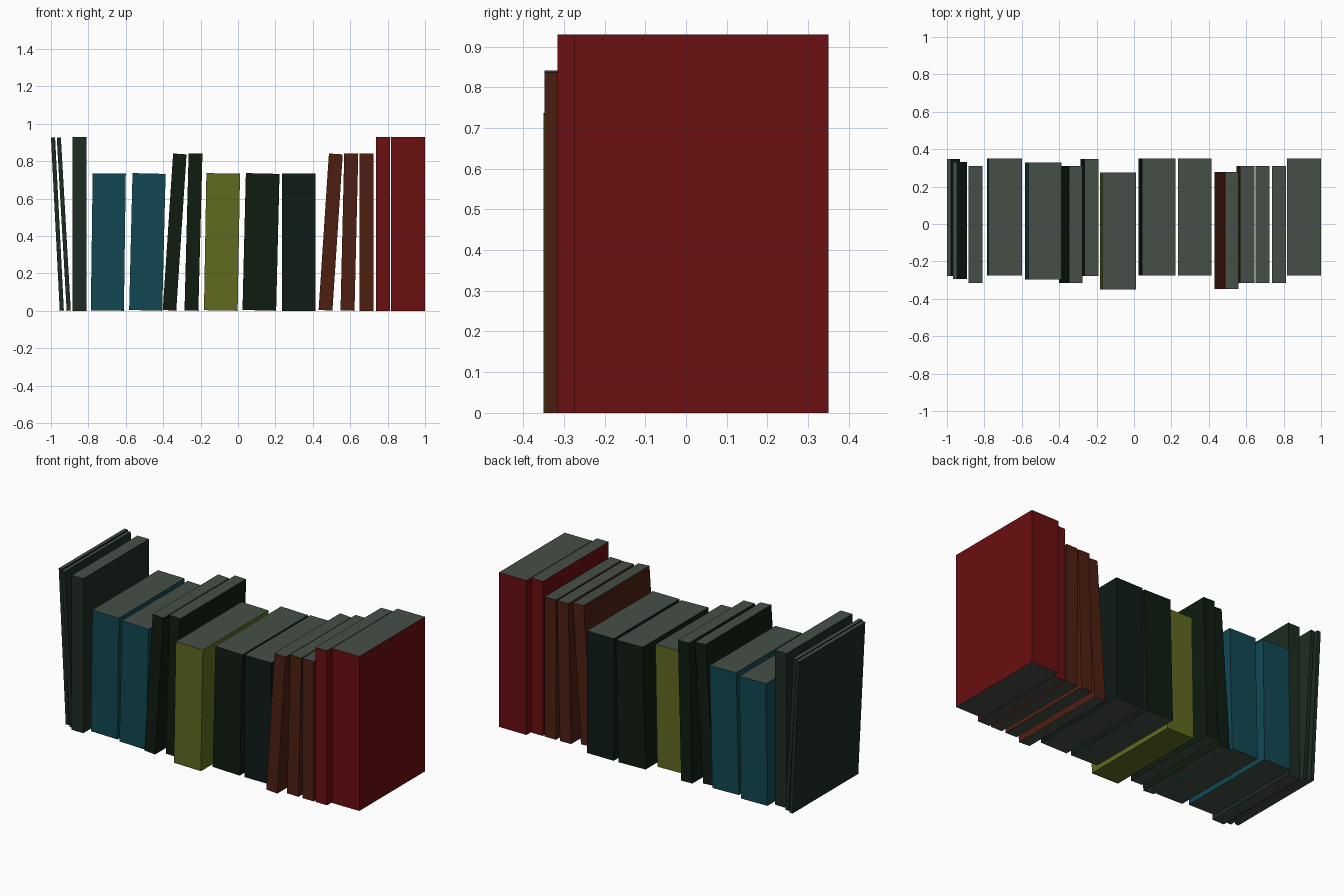
import bpy, bmesh
from math import asin
from mathutils import Matrix

if "Cube" in bpy.data.objects:
    bpy.data.objects.remove(bpy.data.objects["Cube"])

def material(name, hex_rgb):
    m = bpy.data.materials.new(name)
    srgb = [int(hex_rgb[i:i + 2], 16) / 255 for i in (0, 2, 4)]
    lin = [1.1 * ((c + 0.055) / 1.055) ** 2.4 for c in srgb]
    m.diffuse_color = (*lin, 1)
    m.use_nodes = True
    m.node_tree.nodes["Principled BSDF"].inputs["Base Color"].default_value = m.diffuse_color
    return m

covers = {
    "grey_green": material("grey_green_cover", "1c2a20"),
    "teal": material("teal_cover", "10454f"),
    "dark_green": material("dark_green_cover", "0e1a0f"),
    "olive": material("olive_cover", "5b651e"),
    "black_green": material("black_green_cover", "0d1a17"),
    "brown": material("brown_cover", "4a1d10"),
    "red": material("red_cover", "660d0f"),
}
pages = material("page_edges", "434b43")
DEPTH = 0.625

def book(name, color, x, width, height, lean, y_front):
    """Box with lower left edge at x, its top shifted sideways by lean."""
    bm = bmesh.new()
    bmesh.ops.create_cube(bm, size=1)
    # page edges on the top and bottom, cover on the upright faces
    for f in bm.faces:
        if f.normal.z > 0.5 or (f.normal.z < -0.5 and color != "olive"):
            f.material_index = 1
    bmesh.ops.translate(bm, verts=bm.verts, vec=(0.5, 0.5, 0.5))
    bmesh.ops.scale(bm, verts=bm.verts, vec=(width, DEPTH, height))
    bmesh.ops.rotate(bm, verts=bm.verts, cent=(0, 0, 0),
                     matrix=Matrix.Rotation(asin(lean / height), 3, 'Y'))
    low = min(v.co.z for v in bm.verts)
    bmesh.ops.translate(bm, verts=bm.verts, vec=(x, y_front, -low))
    me = bpy.data.meshes.new(name)
    bm.to_mesh(me)
    bm.free()
    me.materials.append(covers[color])
    me.materials.append(pages)
    bpy.context.collection.objects.link(bpy.data.objects.new(name, me))

# color, left edge, thickness, height, lean, front y
shelf = [
    ("grey_green", -0.953, 0.022, 0.928, -0.047, -0.277),
    ("grey_green", -0.916, 0.022, 0.928, -0.053, -0.293),
    ("grey_green", -0.886, 0.077, 0.930, 0.0, -0.316),
    ("teal", -0.787, 0.177, 0.733, 0.010, -0.275),
    ("teal", -0.582, 0.177, 0.732, 0.018, -0.297),
    ("dark_green", -0.402, 0.072, 0.838, 0.055, -0.316),
    ("dark_green", -0.286, 0.074, 0.840, 0.022, -0.277),
    ("olive", -0.182, 0.180, 0.733, 0.013, -0.350),
    ("dark_green", 0.024, 0.180, 0.732, 0.018, -0.275),
    ("black_green", 0.236, 0.178, 0.735, 0.0, -0.275),
    ("brown", 0.431, 0.074, 0.838, 0.055, -0.347),
    ("brown", 0.548, 0.075, 0.840, 0.020, -0.316),
    ("brown", 0.650, 0.075, 0.842, 0.0, -0.316),
    ("red", 0.737, 0.077, 0.930, 0.0, -0.316),
    ("red", 0.817, 0.183, 0.930, 0.0, -0.275),
]
for i, spec in enumerate(shelf, 1):
    book(f"book_{i:02d}_{spec[0]}", *spec)
